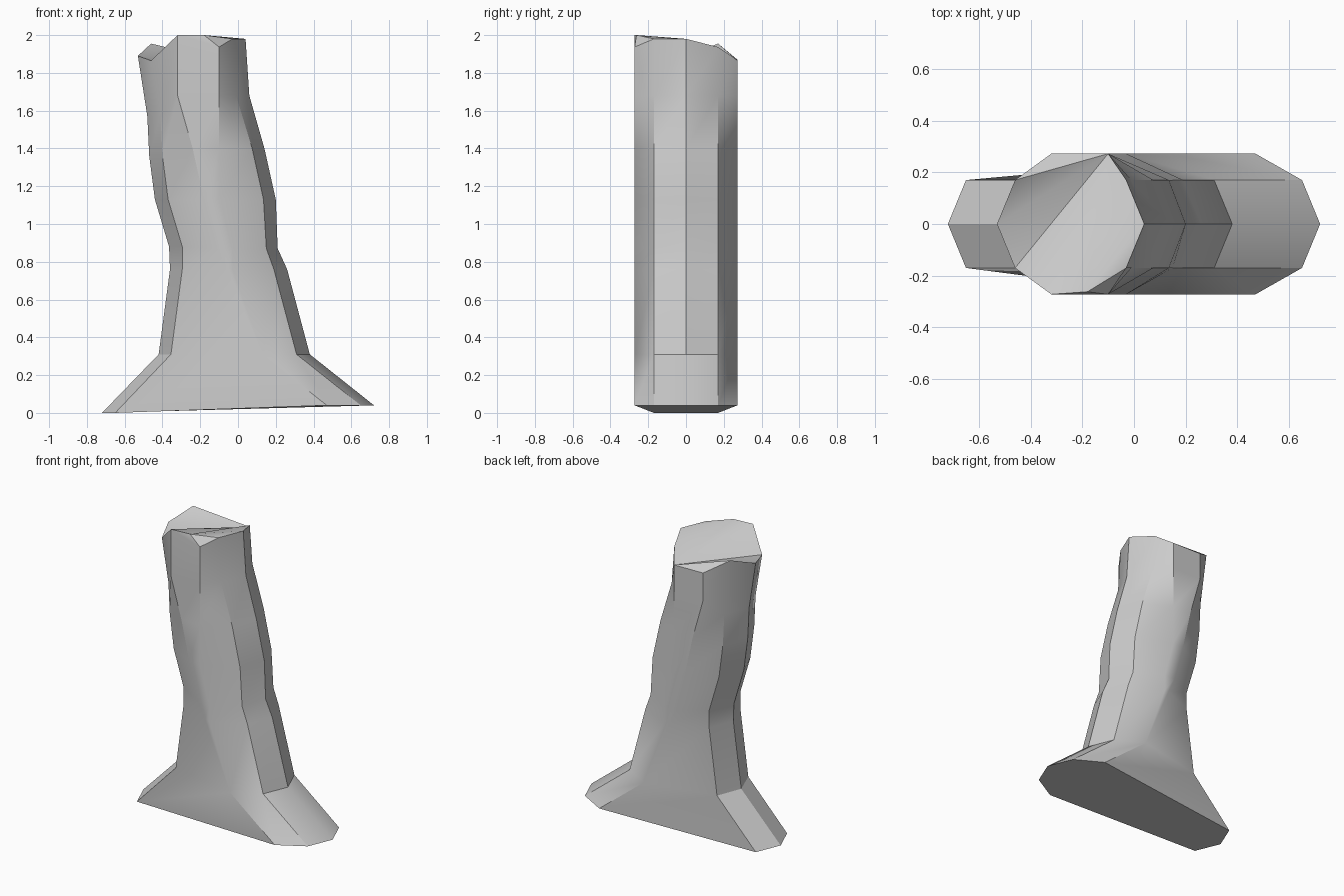
import bpy
import bmesh
import math

if "Cube" in bpy.data.objects:
    bpy.data.objects.remove(bpy.data.objects["Cube"], do_unlink=True)

# Weathered grey colour
grey = bpy.data.materials.new("weathered_grey")
grey.use_nodes = True
colour = (0.6, 0.6, 0.6, 1)
grey.diffuse_color = colour
grey.node_tree.nodes["Principled BSDF"].inputs["Base Color"].default_value = colour

SIDE, FLANK = 0.17, 0.272

# Each ring: x of left tip, left side, left flank, right flank, right side,
# right tip, then the height at the left and at the right
rings = [
    (-0.72, -0.65, 0.47, 0.47, 0.65, 0.72, 0.0, 0.04),
    (-0.42, -0.355, 0.13, 0.13, 0.31, 0.38, 0.31, 0.31),
    (-0.36, -0.295, -0.06, -0.03, 0.19, 0.26, 0.76, 0.76),
    (-0.365, -0.295, -0.11, -0.03, 0.15, 0.21, 0.88, 0.87),
    (-0.44, -0.37, -0.18, -0.1, 0.135, 0.2, 1.13, 1.13),
    (-0.47, -0.4, -0.24, -0.1, 0.075, 0.14, 1.36, 1.4),
    (-0.48, -0.41, -0.32, -0.1, -0.01, 0.06, 1.57, 1.68),
    (-0.53, -0.46, -0.32, -0.1, -0.03, 0.04, 1.89, 1.98),
]
# Uneven heights of the broken top, counter-clockwise from the left tip
broken_top = [1.89, 1.865, 2.0, 1.937, 1.98, 1.98, 1.937, 1.867, 1.87, 1.955]


def ring_points(ring):
    lt, ls, lf, rf, rs, rt, zl, zr = ring
    front = [(lt, 0, zl), (ls, -SIDE, zl), (lf, -FLANK, zr),
             (rf, -FLANK, zr), (rs, -SIDE, zr), (rt, 0, zr)]
    back = [(x, -y, z) for x, y, z in reversed(front[1:5])]
    return front + back


def fan(bm, centre, rim):
    for a, b in zip(rim, rim[1:]):
        bm.faces.new((centre, a, b))


# Trunk walls
bm = bmesh.new()
loops = []
for ring in rings:
    loops.append([bm.verts.new(p) for p in ring_points(ring)])
for vert, z in zip(loops[-1], broken_top):
    vert.co.z = z
count = len(broken_top)
for low, high in zip(loops, loops[1:]):
    for i in range(count):
        j = (i + 1) % count
        bm.faces.new((low[i], low[j], high[j], high[i]))

# Flat base
bm.faces.new(list(reversed(loops[0])))

# Broken cap: a splinter at the front and a ridge across the middle
top = loops[-1]
splinter = bm.verts.new((-0.18, -0.262, 2.0))
fan(bm, splinter, top[2:8] + [top[2]])
fan(bm, top[7], top[8:] + top[:3])

bmesh.ops.remove_doubles(bm, verts=bm.verts[:], dist=0.0005)
bmesh.ops.recalc_face_normals(bm, faces=bm.faces[:])
mesh = bpy.data.meshes.new("trunk")
bm.to_mesh(mesh)
bm.free()
mesh.materials.append(grey)
trunk = bpy.data.objects.new("trunk", mesh)
bpy.context.collection.objects.link(trunk)

# Smooth shading with sharp ridges
bpy.ops.object.select_all(action="DESELECT")
trunk.select_set(True)
bpy.context.view_layer.objects.active = trunk
bpy.ops.object.shade_smooth_by_angle(angle=math.radians(30))
